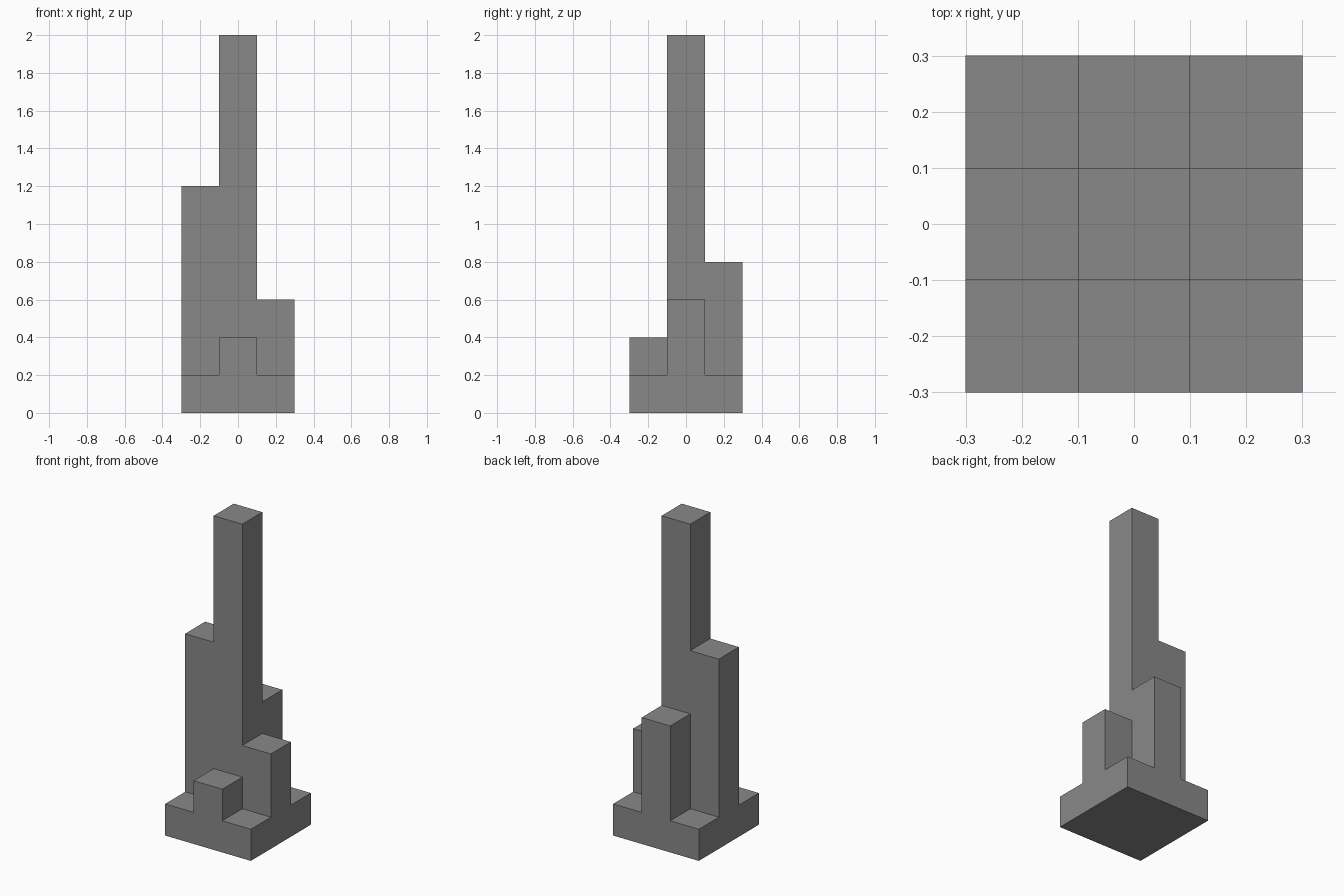
import bpy
import bmesh
from math import radians

cube = bpy.data.objects.get("Cube")
if cube:
    bpy.data.objects.remove(cube, do_unlink=True)

HALF = 0.3       # half the plinth width
CELL = 0.1       # half the width of one block
PLINTH = 0.2     # plinth height

# Roof height of each block, keyed by its column and row
roofs = {
    (0, 0): 2.0,     # central tower
    (-1, 0): 1.2,    # right wing
    (0, 1): 0.8,     # back wing
    (1, 0): 0.6,     # left wing
    (0, -1): 0.4,    # front wing
}

bm = bmesh.new()

# Plinth: a three by three roof with walls and one floor
bmesh.ops.create_grid(bm, x_segments=3, y_segments=3, size=HALF)
bmesh.ops.translate(bm, verts=bm.verts, vec=(0, 0, PLINTH))
cells = {}
for f in bm.faces:
    c = f.calc_center_median()
    cells[round(c.x / (2 * CELL)), round(c.y / (2 * CELL))] = f
rim = [e for e in bm.edges if e.is_boundary]
walls = bmesh.ops.extrude_edge_only(bm, edges=rim)["geom"]
for v in walls:
    if isinstance(v, bmesh.types.BMVert):
        v.co.z = 0
bmesh.ops.holes_fill(bm, edges=[e for e in bm.edges if e.is_boundary], sides=0)

# Wings and tower: raise the remaining blocks together, step by step
for level in sorted(roofs.values()):
    rising = [key for key, top in roofs.items() if top >= level]
    old = [cells[key] for key in rising]
    new = bmesh.ops.extrude_face_region(bm, geom=old)["geom"]
    bmesh.ops.delete(bm, geom=[f for f in old if f.is_valid], context="FACES_ONLY")
    for item in new:
        if isinstance(item, bmesh.types.BMVert):
            item.co.z = level
    for f in new:
        if isinstance(f, bmesh.types.BMFace):
            c = f.calc_center_median()
            cells[round(c.x / (2 * CELL)), round(c.y / (2 * CELL))] = f

# Tidy the walls into large flat faces
loose = [e for e in bm.edges if not e.link_faces]
bmesh.ops.delete(bm, geom=loose, context="EDGES")
bmesh.ops.recalc_face_normals(bm, faces=bm.faces)
bmesh.ops.dissolve_limit(bm, angle_limit=radians(1), verts=bm.verts, edges=bm.edges)

mesh = bpy.data.meshes.new("stepped_tower")
bm.to_mesh(mesh)
bm.free()
tower = bpy.data.objects.new("stepped_tower", mesh)
bpy.context.collection.objects.link(tower)

# Plain grey finish
grey = bpy.data.materials.new("grey")
grey.use_nodes = True
colour = (0.25, 0.25, 0.25, 1)
grey.diffuse_color = colour
grey.node_tree.nodes["Principled BSDF"].inputs["Base Color"].default_value = colour
mesh.materials.append(grey)
